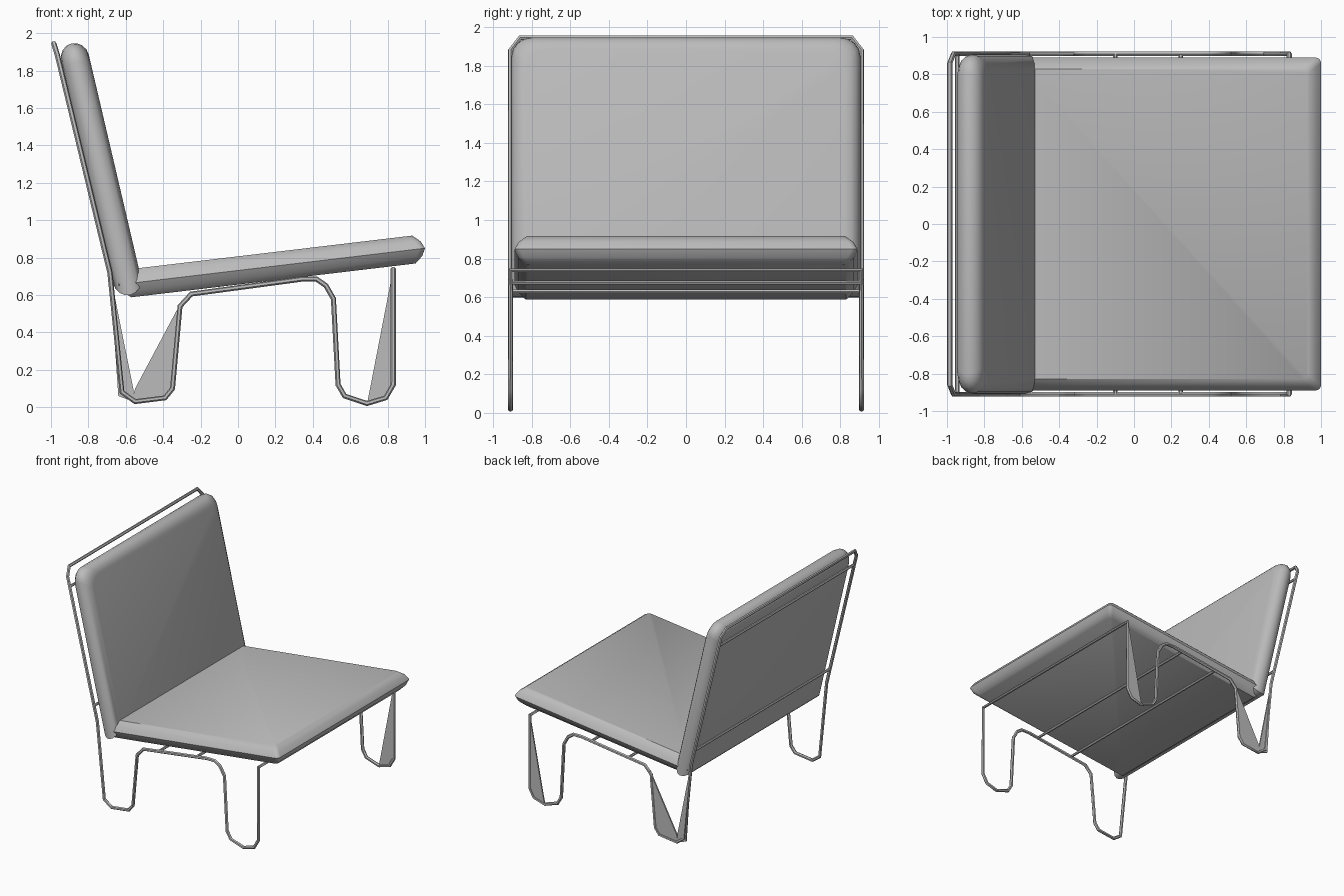
import bpy, bmesh, math
from mathutils import Vector

cube = bpy.data.objects.get("Cube")
if cube:
    bpy.data.objects.remove(cube, do_unlink=True)

grey = bpy.data.materials.new("plain grey")
grey.use_nodes = True
colour = (0.5, 0.5, 0.5, 1)
grey.diffuse_color = colour
grey.node_tree.nodes["Principled BSDF"].inputs["Base Color"].default_value = colour


def finish(obj, angle=40):
    obj.data.materials.clear()
    obj.data.materials.append(grey)
    bpy.ops.object.select_all(action="DESELECT")
    obj.select_set(True)
    bpy.context.view_layer.objects.active = obj
    bpy.ops.object.shade_smooth_by_angle(angle=math.radians(angle))


def outline(length, half_width, inset, radius):
    """Rectangle with rounded far corners, as (along, across) pairs."""
    pts = [(inset, -half_width + inset)]
    far, side = length - inset, half_width - inset
    for sign, start in ((-1, -90), (1, 0)):
        for i in range(5):
            a = math.radians(start + 90 * i / 4)
            pts.append((far - radius + radius * math.cos(a),
                        sign * (side - radius) + radius * math.sin(a)))
    return pts + [(inset, side)]


def cushion(name, start, end, half_width, layers, radius):
    """Stack inset outlines through the thickness of a tilted pad."""
    start, end = Vector((start[0], 0, start[1])), Vector((end[0], 0, end[1]))
    along = (end - start).normalized()
    across = Vector((0, 1, 0))
    normal = along.cross(across)
    length = (end - start).length
    bm = bmesh.new()
    rings = []
    for inset, height in layers:
        rings.append([bm.verts.new(start + along * u + across * v + normal * height)
                      for u, v in outline(length, half_width, inset, radius)])
    for a, b in zip(rings, rings[1:]):
        for i in range(len(a)):
            j = (i + 1) % len(a)
            bm.faces.new((a[i], a[j], b[j], b[i]))
    bm.faces.new(rings[0][::-1])
    bm.faces.new(rings[-1])
    bmesh.ops.recalc_face_normals(bm, faces=bm.faces[:])
    mesh = bpy.data.meshes.new(name)
    bm.to_mesh(mesh)
    bm.free()
    obj = bpy.data.objects.new(name, mesh)
    bpy.context.collection.objects.link(obj)
    finish(obj)


def rod(name, points, radius=0.014, closed=False):
    curve = bpy.data.curves.new(name, "CURVE")
    curve.dimensions = "3D"
    curve.bevel_depth = radius
    curve.bevel_resolution = 1
    curve.use_fill_caps = True
    spline = curve.splines.new("POLY")
    spline.points.add(len(points) - 1)
    for p, co in zip(spline.points, points):
        p.co = (*co, 1)
    spline.use_cyclic_u = closed
    obj = bpy.data.objects.new(name, curve)
    bpy.context.collection.objects.link(obj)
    bpy.ops.object.select_all(action="DESELECT")
    obj.select_set(True)
    bpy.context.view_layer.objects.active = obj
    bpy.ops.object.convert(target="MESH")
    finish(bpy.context.object)


def web(name, points, y):
    """Thin filled plate between two rods of a leg."""
    mesh = bpy.data.meshes.new(name)
    n = len(points)
    verts = [(x, y + d, z) for d in (-0.006, 0.006) for x, z in points]
    faces = [list(range(n)), list(range(2 * n - 1, n - 1, -1))]
    faces += [(i, i + n, (i + 1) % n + n, (i + 1) % n) for i in range(n)]
    mesh.from_pydata(verts, [], faces)
    obj = bpy.data.objects.new(name, mesh)
    bpy.context.collection.objects.link(obj)
    finish(obj, 20)


# Upholstery
seat_layers = [(0.06, -0.075), (0.02, -0.04), (0, 0), (0.02, 0.04), (0.06, 0.075)]
back_layers = []
for i in range(9):
    a = math.pi * (i / 8 - 0.5)
    back_layers.append((0.08 * (1 - math.cos(a)), 0.076 * math.sin(a)))
cushion("seat_cushion", (-0.64, 0.655), (1.0, 0.85), 0.89, seat_layers, 0.03)
cushion("back_cushion", (-0.575, 0.6), (-0.89, 1.945), 0.905, back_layers, 0.1)

# Continuous bent frame: front bar, both sides and top bar in one loop
HALF = 0.91
side = [(0.83, 0.74), (0.83, 0.12), (0.79, 0.05), (0.69, 0.02), (0.57, 0.06),
        (0.535, 0.12), (0.51, 0.58), (0.47, 0.65), (0.42, 0.685), (0.34, 0.685),
        (-0.25, 0.605), (-0.31, 0.54), (-0.35, 0.1), (-0.39, 0.05), (-0.55, 0.03),
        (-0.62, 0.08), (-0.685, 0.72), (-0.965, 1.88)]
top_x, top_z = -0.985, 1.945
right = [(x, -HALF, z) for x, z in side] + [(top_x, -HALF + 0.05, top_z)]
left = [(x, -y, z) for x, y, z in reversed(right)]
rod("bent_frame", right + left, closed=True)

# Cross bars under the seat and behind the back
for name, x, z in (("front_seat_bar", 0.25, 0.675), ("rear_seat_bar", -0.1, 0.63),
                   ("lower_back_bar", -0.715, 0.85), ("upper_back_bar", -0.945, 1.8)):
    rod(name, [(x, -HALF, z), (x, HALF, z)], 0.011)

# Filled plates in the left legs
web("front_leg_plate", [(0.83, 0.74), (0.83, 0.11), (0.78, 0.04), (0.69, 0.02),
                        (0.71, 0.12)], HALF)
web("rear_leg_plate", [(-0.3, 0.57), (-0.35, 0.1), (-0.41, 0.04), (-0.57, 0.03),
                       (-0.55, 0.1)], HALF)
web("rear_post_plate", [(-0.685, 0.72), (-0.64, 0.06), (-0.56, 0.03), (-0.56, 0.1)], HALF)
